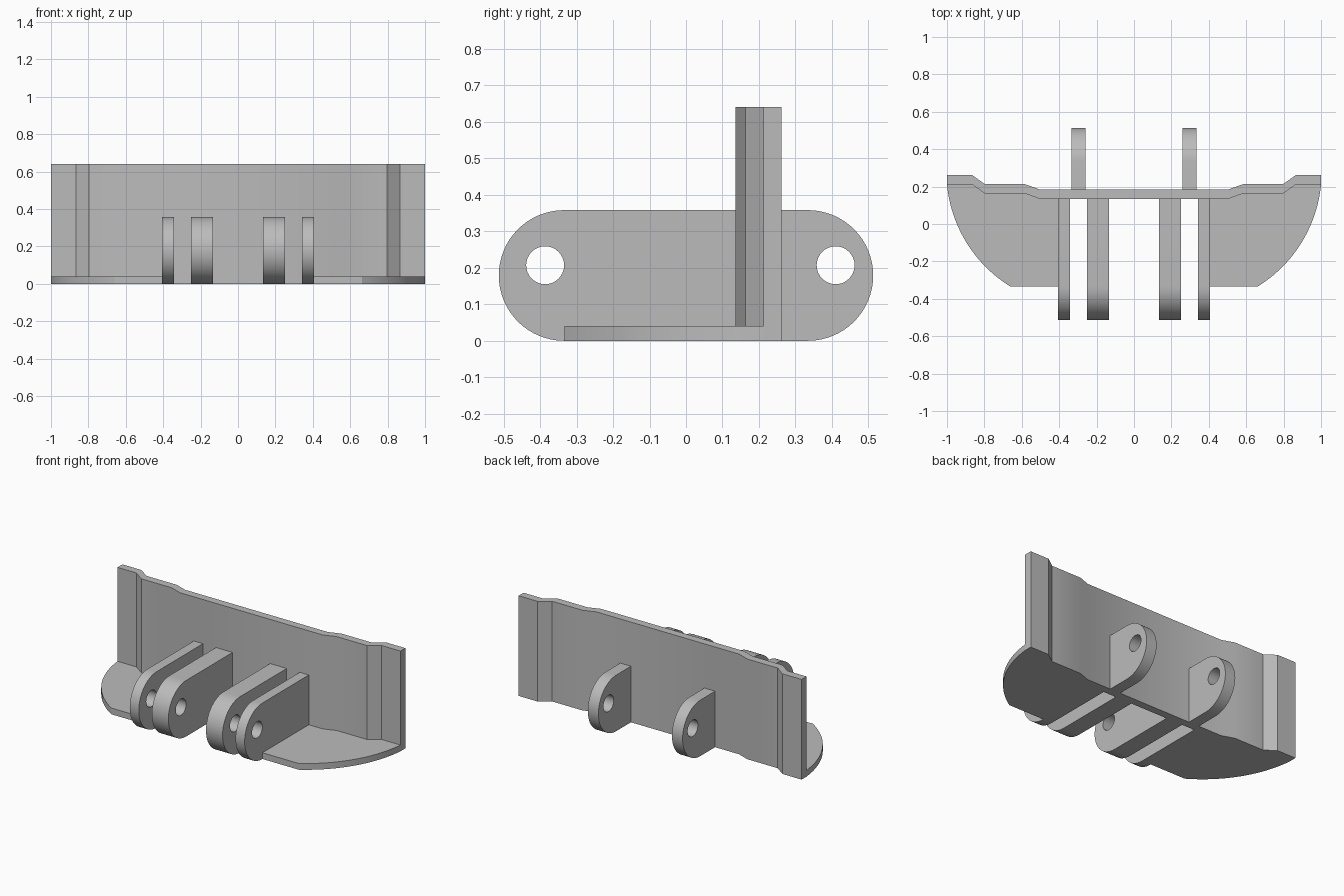
import bpy, bmesh, math
from mathutils import Vector

cube = bpy.data.objects.get("Cube")
if cube:
    bpy.data.objects.remove(cube, do_unlink=True)

grey = bpy.data.materials.new("plain_grey")
grey.use_nodes = True
GREY = (0.5, 0.5, 0.5, 1)
grey.diffuse_color = GREY
grey.node_tree.nodes["Principled BSDF"].inputs["Base Color"].default_value = GREY


def prism(name, loops, direction):
    """Fill the outline (further loops are holes) and extrude it."""
    bm = bmesh.new()
    edges = []
    for loop in loops:
        vs = [bm.verts.new(p) for p in loop]
        edges += [bm.edges.new((vs[i - 1], vs[i])) for i in range(len(vs))]
    bmesh.ops.triangle_fill(bm, edges=edges, use_beauty=True)
    ext = bmesh.ops.extrude_face_region(bm, geom=bm.faces[:])
    moved = [g for g in ext["geom"] if isinstance(g, bmesh.types.BMVert)]
    bmesh.ops.translate(bm, verts=moved, vec=Vector(direction))
    bmesh.ops.recalc_face_normals(bm, faces=bm.faces[:])
    mesh = bpy.data.meshes.new(name)
    bm.to_mesh(mesh)
    bm.free()
    mesh.materials.append(grey)
    ob = bpy.data.objects.new(name, mesh)
    bpy.context.collection.objects.link(ob)
    bpy.ops.object.select_all(action='DESELECT')
    ob.select_set(True)
    bpy.context.view_layer.objects.active = ob
    bpy.ops.object.shade_smooth_by_angle(angle=math.radians(30))
    return ob


def arc(cx, cy, r, start, end, n):
    return [(cx + r * math.cos(start + (end - start) * i / n),
             cy + r * math.sin(start + (end - start) * i / n)) for i in range(n + 1)]


# Stepped back wall: half of its front line, from the middle outwards
T = 0.05
steps = [(0.505, 0.135), (0.583, 0.163), (0.797, 0.163), (0.866, 0.212), (1.0, 0.212)]
front = [(-x, y) for x, y in reversed(steps)] + steps
outline = front + [(x, y + T) for x, y in reversed(front)]
prism("back_wall", [[(x, y, 0) for x, y in outline]], (0, 0, 0.64))

# Curved edge of the floor plates, through the front corner and the wall end
a, b, R = Vector((0.663, -0.333)), Vector(steps[-1]), 0.72
chord = b - a
inward = Vector((-chord.y, chord.x)).normalized()
centre = (a + b) / 2 + inward * math.sqrt(R * R - chord.length_squared / 4)
ang = [math.atan2(*reversed(p - centre)) for p in (a, b)]
rim = arc(centre.x, centre.y, R, ang[0], ang[1], 20)
plate = [(0.406, -0.333)] + rim + steps[-2::-1] + [(0.406, 0.135)]

# Lug side profile: flat root, rounded tip, round hole
LUG_R = 0.179


def lug(name, x0, x1, root, tip, hole):
    s = 1 if tip > root else -1
    c = tip - s * LUG_R
    outer = [(root, 0)] + [(c + s * y, z) for y, z in
                           arc(0, LUG_R, LUG_R, -math.pi / 2, math.pi / 2, 32)]
    outer.append((root, 2 * LUG_R))
    inner = arc(hole, 0.207, 0.052, 0, 2 * math.pi, 32)[:-1]
    prism(name, [[(x0, y, z) for y, z in lp] for lp in (outer, inner)], (x1 - x0, 0, 0))


for side, s in (("left", 1), ("right", -1)):
    prism(side + "_floor_plate", [[(s * x, y, 0) for x, y in plate]], (0, 0, 0.04))
    lug(side + "_outer_front_lug", s * 0.342, s * 0.406, 0.135, -0.513, -0.386)
    lug(side + "_inner_front_lug", s * 0.133, s * 0.25, 0.135, -0.513, -0.386)
    lug(side + "_back_lug", s * 0.26, s * 0.335, 0.185, 0.513, 0.41)
